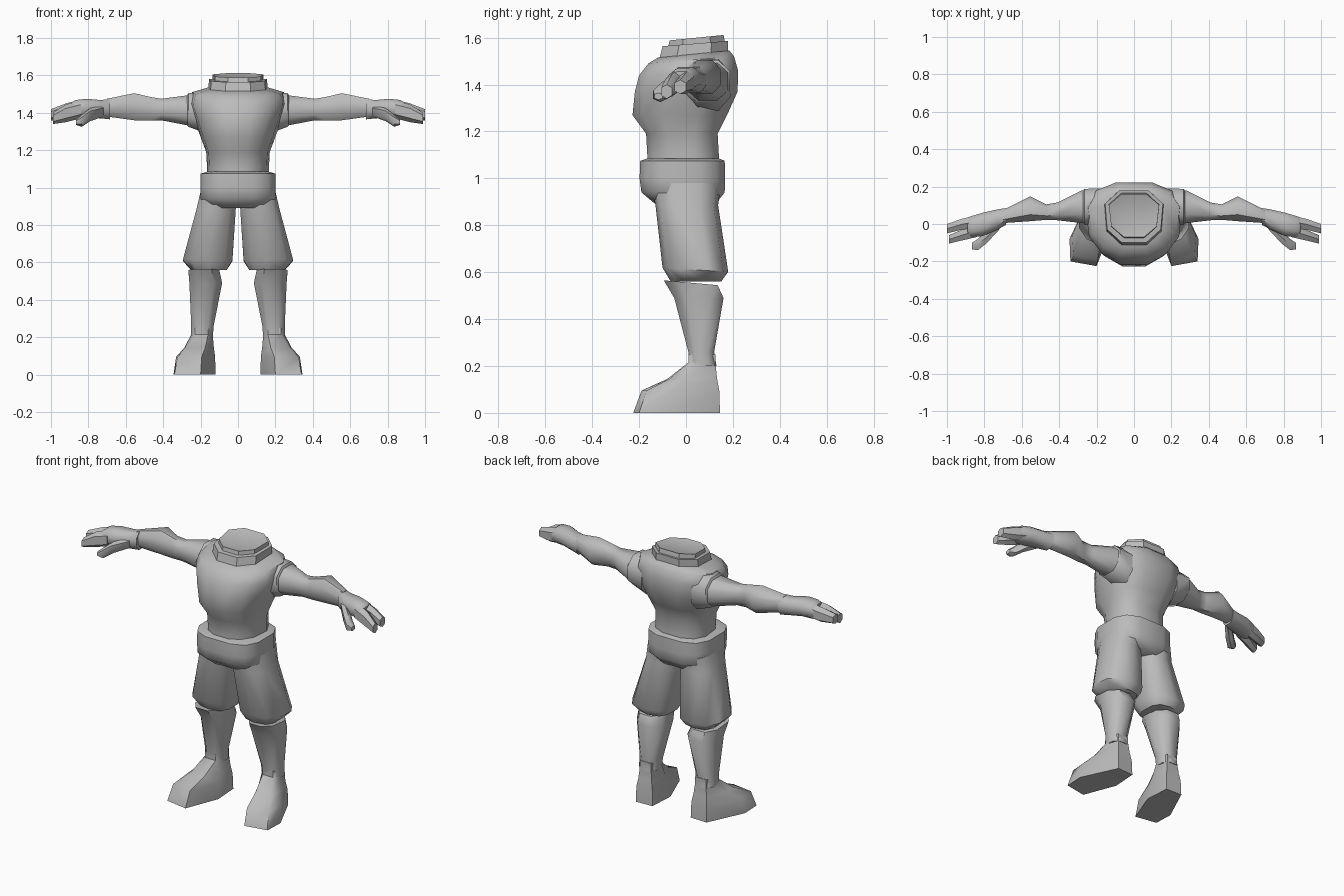
import bpy, bmesh, math

grey = bpy.data.materials.new("plain_grey")
grey.diffuse_color = (0.5, 0.5, 0.5, 1)


def skin(name, rings, mirror=False, angle=50):
    """Join equal rings of points into a capped, smooth-shaded part."""
    bm = bmesh.new()
    vs = [[bm.verts.new(p) for p in r] for r in rings]
    n = len(vs[0])
    for a, b in zip(vs, vs[1:]):
        for i in range(n):
            j = (i + 1) % n
            bm.faces.new((a[i], a[j], b[j], b[i]))
    bm.faces.new(vs[0][::-1])
    bm.faces.new(vs[-1])
    bmesh.ops.recalc_face_normals(bm, faces=bm.faces)
    me = bpy.data.meshes.new(name)
    bm.to_mesh(me)
    bm.free()
    me.materials.append(grey)
    me.polygons.foreach_set("use_smooth", [True] * len(me.polygons))
    me.set_sharp_from_angle(angle=math.radians(angle))
    ob = bpy.data.objects.new(name, me)
    bpy.context.collection.objects.link(ob)
    if mirror:
        ob.modifiers.new("mirror", 'MIRROR').use_mirror_merge = False
    return ob


def outline(n, power):
    """Rounded box outline filling -1..1."""
    pts = []
    for i in range(n):
        a = (i + 0.5) * 2 * math.pi / n
        pts.append([math.copysign(abs(f) ** power, f) for f in (math.cos(a), math.sin(a))])
    mx, my = max(p[0] for p in pts), max(p[1] for p in pts)
    return [(x / mx, y / my) for x, y in pts]


def upright(rows, n=12, power=0.8, taper=0.0):
    """Rings from (z, x0, x1, y0, y1, slope of z along y)."""
    rings = []
    for z, x0, x1, y0, y1, slope in rows:
        hx, hy = (x1 - x0) / 2, (y1 - y0) / 2
        rings.append([((x0 + x1) / 2 + hx * u * (1 + taper * min(v, 0)),
                       (y0 + y1) / 2 + hy * v, z + slope * hy * v)
                      for u, v in outline(n, power)])
    return rings


def sideways(rows, n=8, power=0.85):
    """Rings from (x, y0, y1, z0, z1)."""
    return [[(x, (y0 + y1) / 2 + (y1 - y0) / 2 * u, (z0 + z1) / 2 + (z1 - z0) / 2 * v)
             for u, v in outline(n, power)] for x, y0, y1, z0, z1 in rows]


# Shirt body, collar and neck stump
skin("shirt", upright([
    (1.00, -.165, .165, -.16, .14, 0), (1.10, -.165, .165, -.165, .14, 0),
    (1.19, -.17, .17, -.17, .135, 0), (1.27, -.20, .20, -.228, .175, 0),
    (1.37, -.235, .235, -.218, .22, 0), (1.45, -.26, .26, -.20, .222, .05),
    (1.505, -.245, .245, -.16, .205, .08), (1.53, -.16, .16, -.12, .185, .1)],
    power=0.75, taper=0.2))
skin("collar", upright([
    (1.50, -.16, .16, -.12, .18, .1), (1.575, -.155, .155, -.10, .18, .08),
    (1.575, -.13, .13, -.08, .165, .08)], n=8, taper=0.15), angle=35)
skin("neck", upright([
    (1.55, -.135, .135, -.08, .17, .1), (1.60, -.135, .135, -.07, .16, .1),
    (1.59, -.10, .10, -.045, .13, .1)], n=8, taper=0.2), angle=35)

# Wide waistband
skin("waistband", upright([
    (1.085, -.165, .165, -.165, .14, 0), (1.075, -.20, .20, -.195, .165, 0),
    (1.00, -.20, .20, -.198, .167, 0), (0.94, -.20, .20, -.19, .165, 0),
    (0.89, -.15, .15, -.13, .125, 0)], power=0.65))

# Shorts legs
skin("shorts_leg", upright([
    (0.98, .005, .20, -.15, .15, 0), (0.885, .012, .222, -.13, .137, 0),
    (0.61, .03, .295, -.10, .18, -.06), (0.56, .06, .25, -.065, .15, 0)],
    n=10, power=0.75), mirror=True)

# Boots: shaft with flared front, then a splayed foot
skin("boot_shaft", upright([
    (0.20, .135, .25, .01, .13, 0), (0.26, .13, .25, .01, .12, 0),
    (0.49, .085, .26, -.05, .16, 0), (0.555, .10, .265, -.095, .135, -.09)],
    n=8), mirror=True)
sole = [(.12, -.02), (.20, -.225), (.34, -.20), (.345, -.08), (.24, .145), (.13, .14)]
ankle = [(.135, .04), (.16, .01), (.23, .01), (.25, .05), (.225, .125), (.15, .125)]
skin("foot", [[(a[0] + (b[0] - a[0]) * t, a[1] + (b[1] - a[1]) * t, z)
               for a, b in zip(sole, ankle)]
              for z, t in ((0, 0), (.095, .15), (.145, .62), (.215, 1), (.25, 1))], mirror=True)

# Sleeves and arms
skin("sleeve", sideways([
    (.17, 0, .19, 1.29, 1.51), (.265, -.005, .188, 1.325, 1.505),
    (.275, .01, .175, 1.34, 1.49)]), mirror=True)
skin("arm", sideways([
    (.20, 0, .18, 1.32, 1.495), (.28, .005, .18, 1.335, 1.492),
    (.41, .02, .115, 1.36, 1.475), (.47, .022, .105, 1.36, 1.485),
    (.555, .015, .148, 1.36, 1.505), (.70, .005, .075, 1.38, 1.475)]), mirror=True)

# Gloves: palm with cuff, two broad fingers and a thumb
skin("glove_palm", sideways([
    (.685, -.005, .085, 1.365, 1.475), (.73, -.03, .078, 1.37, 1.468),
    (.81, -.065, .06, 1.375, 1.475), (.87, -.07, .042, 1.37, 1.468),
    (.89, -.065, .035, 1.375, 1.455)]), mirror=True)
skin("back_finger", sideways([
    (.84, -.02, .045, 1.375, 1.47), (.92, -.03, .028, 1.36, 1.45),
    (1.0, -.05, 0, 1.36, 1.42)], n=6), mirror=True)
skin("front_finger", sideways([
    (.84, -.07, -.005, 1.37, 1.465), (.92, -.088, -.03, 1.35, 1.445),
    (.99, -.105, -.06, 1.34, 1.40)], n=6), mirror=True)
skin("thumb", sideways([
    (.72, -.03, .02, 1.38, 1.44), (.79, -.105, -.04, 1.355, 1.425),
    (.835, -.14, -.08, 1.325, 1.39), (.865, -.135, -.10, 1.335, 1.365)], n=6), mirror=True)
